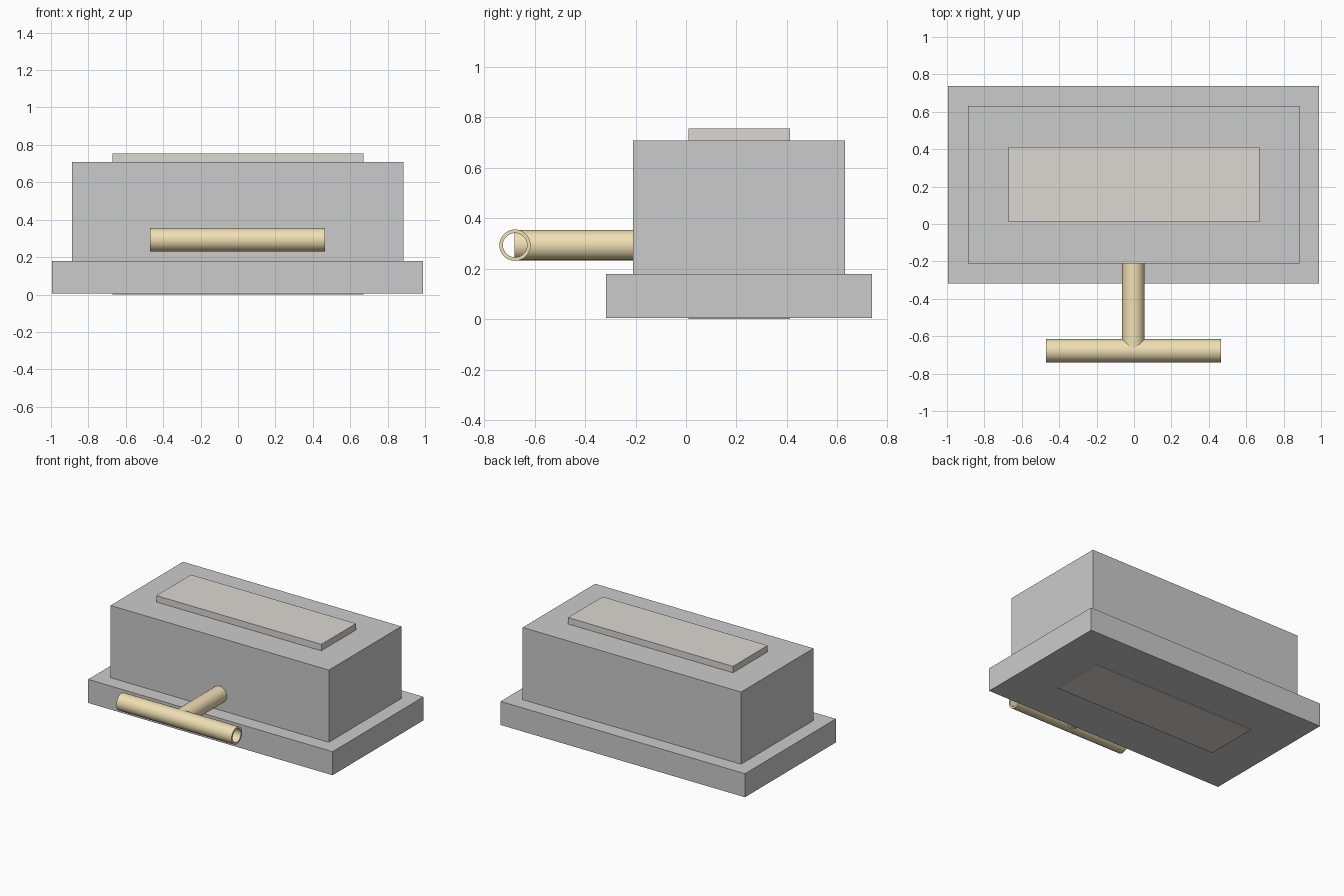
import bpy, bmesh, math
from mathutils import Matrix

if "Cube" in bpy.data.objects:
    bpy.data.objects.remove(bpy.data.objects["Cube"])


def material(name, rgb):
    m = bpy.data.materials.new(name)
    m.diffuse_color = (*rgb, 1)
    m.use_nodes = True
    m.node_tree.nodes["Principled BSDF"].inputs["Base Color"].default_value = m.diffuse_color
    return m


def box(name, lo, hi, mat=None):
    size = [b - a for a, b in zip(lo, hi)]
    mid = [(a + b) / 2 for a, b in zip(lo, hi)]
    bpy.ops.mesh.primitive_cube_add(size=1)
    ob = bpy.context.object
    ob.name = name
    ob.data.transform(Matrix.Translation(mid) @ Matrix.Diagonal((*size, 1)))
    if mat:
        ob.data.materials.append(mat)
    return ob


def tube(name, center, length, r_out, r_in, rot, mat, n=48):
    """Hollow pipe: four rings joined into a closed ring-shaped loft."""
    bm = bmesh.new()
    rings = []
    for r, z in ((r_out, -length / 2), (r_out, length / 2),
                 (r_in, length / 2), (r_in, -length / 2)):
        rings.append([bm.verts.new((r * math.cos(2 * math.pi * i / n),
                                    r * math.sin(2 * math.pi * i / n), z))
                      for i in range(n)])
    for k in range(4):
        a, b = rings[k], rings[(k + 1) % 4]
        for i in range(n):
            j = (i + 1) % n
            bm.faces.new((a[i], a[j], b[j], b[i]))
    bmesh.ops.recalc_face_normals(bm, faces=bm.faces)
    me = bpy.data.meshes.new(name)
    bm.to_mesh(me)
    bm.free()
    me.transform(Matrix.Translation(center) @ rot)
    me.materials.append(mat)
    ob = bpy.data.objects.new(name, me)
    bpy.context.collection.objects.link(ob)
    bpy.ops.object.select_all(action='DESELECT')
    ob.select_set(True)
    bpy.context.view_layer.objects.active = ob
    bpy.ops.object.shade_smooth_by_angle(angle=math.radians(30))
    return ob


stone = material("warm_grey", (0.72, 0.69, 0.65))
brass = material("brass", (0.87, 0.74, 0.45))

# Stepped block
box("base", (-0.995, -0.317, 0.005), (0.99, 0.737, 0.178))
box("body", (-0.888, -0.21, 0.178), (0.885, 0.63, 0.708))

# Core panel, raised on top and showing flush on the underside
box("core_panel", (-0.67, 0.01, 0.0), (0.67, 0.412, 0.755), stone)

# T-shaped pipe handle on the front
tube("handle_stem", (-0.003, -0.443, 0.293), 0.474, 0.06, 0.048,
     Matrix.Rotation(math.pi / 2, 4, 'X'), brass)
tube("handle_bar", (-0.003, -0.678, 0.293), 0.936, 0.062, 0.048,
     Matrix.Rotation(math.pi / 2, 4, 'Y'), brass)
